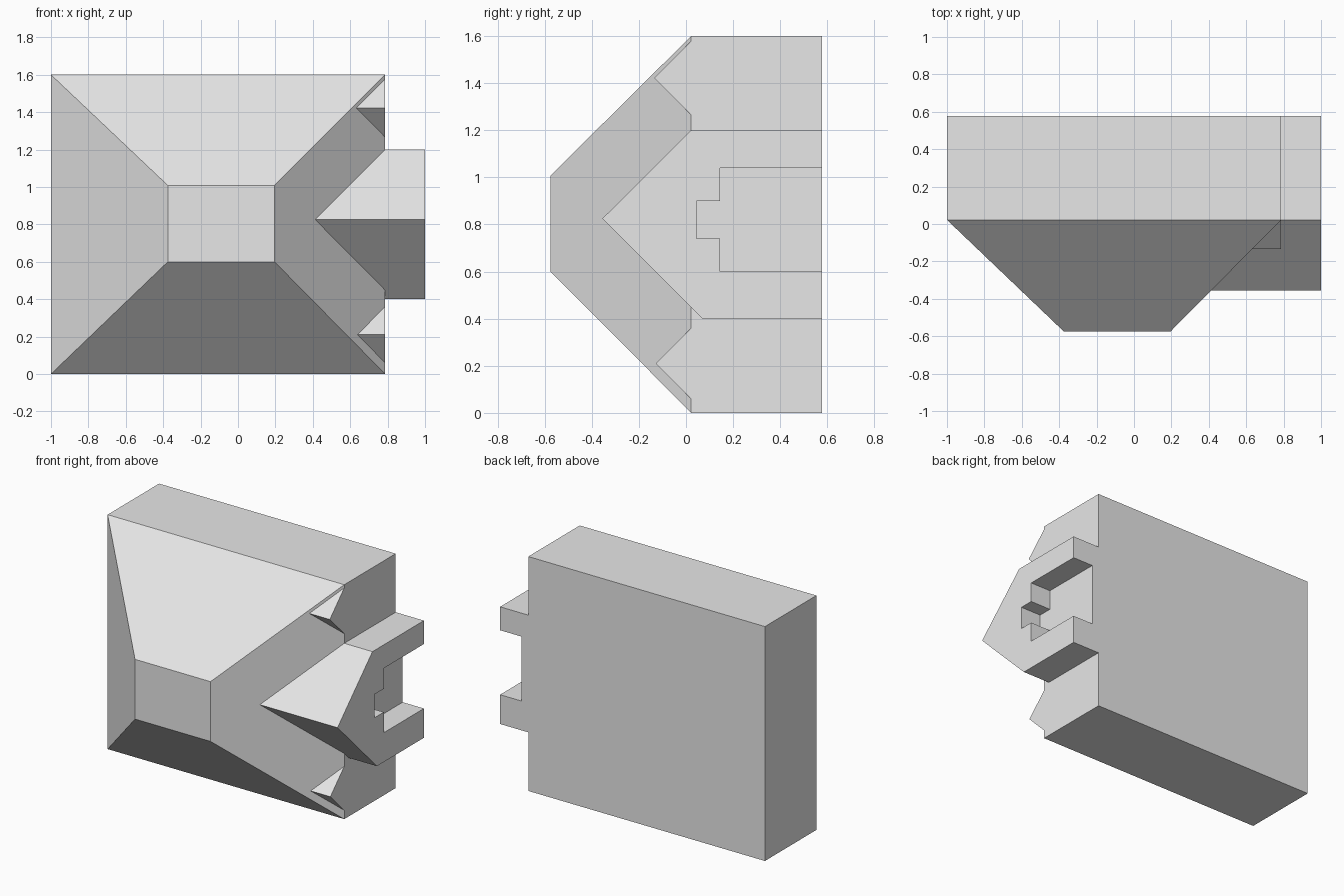
import bpy
import bmesh

cube = bpy.data.objects.get("Cube")
if cube:
    bpy.data.objects.remove(cube, do_unlink=True)

grey = bpy.data.materials.new("light grey")
grey.use_nodes = True
grey.diffuse_color = (0.8, 0.8, 0.8, 1)
grey.node_tree.nodes["Principled BSDF"].inputs["Base Color"].default_value = (0.8, 0.8, 0.8, 1)

BACK, SHOULDER, NOSE = 0.577, 0.022, -0.575
SIDE = 0.787


def loft(name, rings):
    """Closed solid through matching rings of points, capped at both ends."""
    bm = bmesh.new()
    rows = [[bm.verts.new(p) for p in ring] for ring in rings]
    n = len(rows[0])
    for a, b in zip(rows, rows[1:]):
        for i in range(n):
            j = (i + 1) % n
            bm.faces.new((a[i], a[j], b[j], b[i]))
    bm.faces.new(rows[0])
    bm.faces.new(rows[-1])
    bmesh.ops.recalc_face_normals(bm, faces=bm.faces)
    mesh = bpy.data.meshes.new(name)
    bm.to_mesh(mesh)
    bm.free()
    mesh.materials.append(grey)
    obj = bpy.data.objects.new(name, mesh)
    bpy.context.collection.objects.link(obj)
    return obj


def prism(name, profile, x0, x1):
    """Side profile (y, z) extruded along x."""
    return loft(name, [[(x, y, z) for y, z in profile] for x in (x0, x1)])


def rect(x0, x1, z0, z1, y):
    return [(x0, y, z0), (x1, y, z0), (x1, y, z1), (x0, y, z1)]


def combine(target, tool, operation):
    mod = target.modifiers.new(operation.lower(), 'BOOLEAN')
    mod.operation, mod.object, mod.solver = operation, tool, 'EXACT'
    bpy.context.view_layer.objects.active = target
    bpy.ops.object.modifier_apply(modifier=mod.name)
    bpy.data.objects.remove(tool, do_unlink=True)


# Body: rectangular slab tapering to a small flat nose
body = loft("body", [
    rect(-1, SIDE, 0, 1.6, BACK),
    rect(-1, SIDE, 0, 1.6, SHOULDER),
    rect(-0.375, 0.195, 0.6, 1.008, NOSE),
])

# Pointed latch on the left side, with a stepped notch open at the back
latch = prism("latch", [(BACK, 1.2), (SHOULDER, 1.2), (-0.355, 0.825),
                        (0.07, 0.4), (BACK, 0.4)], 0.35, 1)
notch = prism("notch_cutter", [(0.7, 1.04), (0.145, 1.04), (0.145, 0.9),
                               (0.045, 0.9), (0.045, 0.74), (0.145, 0.74),
                               (0.145, 0.6), (0.7, 0.6)], 0.84, 1.2)
combine(latch, notch, 'DIFFERENCE')
combine(body, latch, 'UNION')

# Wedge teeth above and below the latch
for name, z, size in (("upper_tooth", 1.422, 0.156), ("lower_tooth", 0.21, 0.15)):
    prism(name, [(SHOULDER, z + size), (SHOULDER - size, z), (SHOULDER, z - size)],
          0.55, SIDE)
